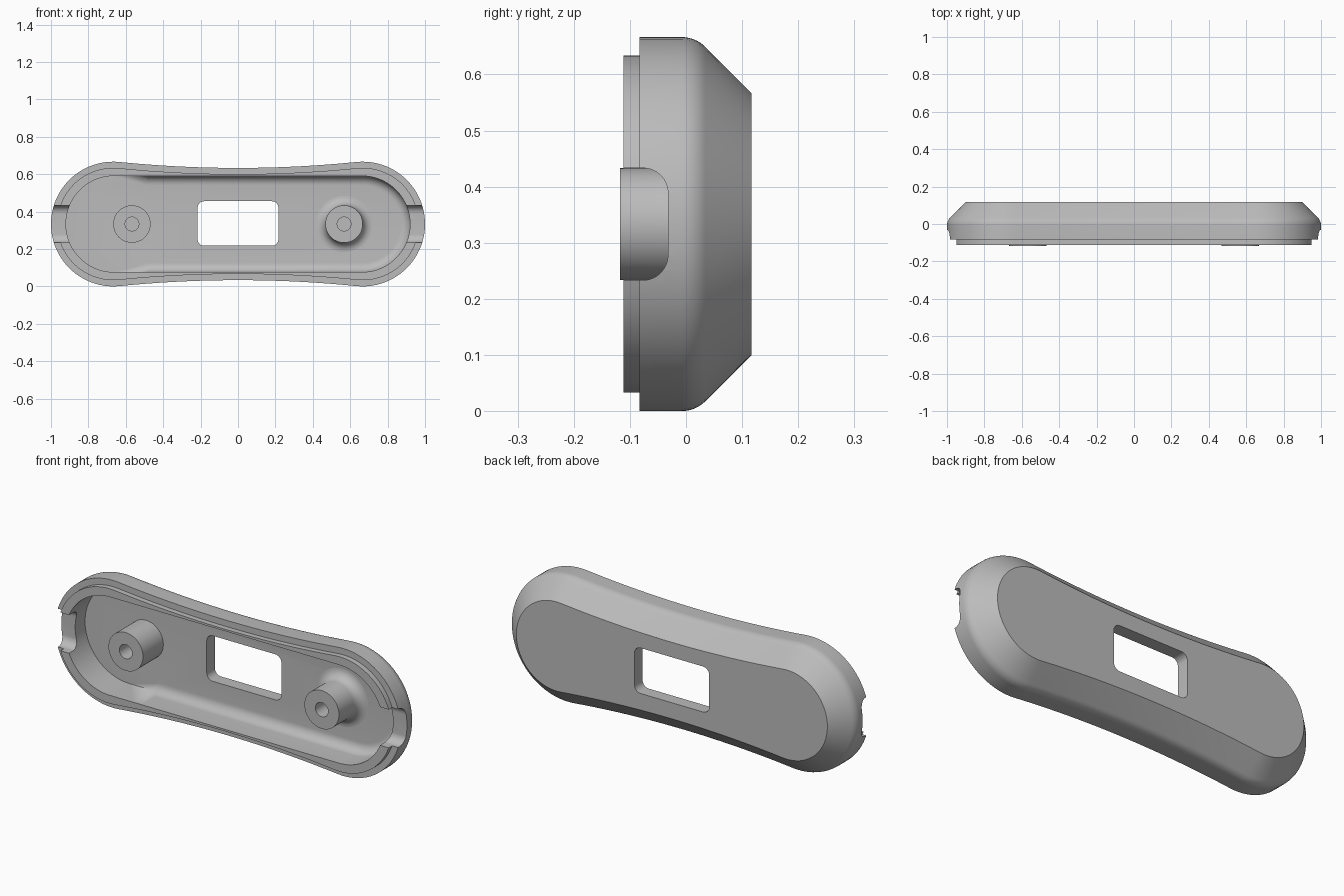
import bpy, bmesh
from math import sin, cos, pi, asin, radians

cube = bpy.data.objects.get("Cube")
if cube:
    bpy.data.objects.remove(cube, do_unlink=True)

grey = bpy.data.materials.new("plain_grey")
grey.use_nodes = True
grey.diffuse_color = (0.5, 0.5, 0.5, 1)
grey.node_tree.nodes["Principled BSDF"].inputs["Base Color"].default_value = (0.5, 0.5, 0.5, 1)

MID = 1 / 3            # centre height
FLOOR = 0.05           # inner floor depth
FILLET = 0.05


def loft(name, rings):
    """Closed solid through rings of equal point count."""
    bm = bmesh.new()
    loops = [[bm.verts.new(p) for p in ring] for ring in rings]
    n = len(loops[0])
    for a, b in zip(loops, loops[1:]):
        for i in range(n):
            j = (i + 1) % n
            bm.faces.new((a[i], a[j], b[j], b[i]))
    bm.faces.new(loops[0])
    bm.faces.new(loops[-1])
    bmesh.ops.remove_doubles(bm, verts=bm.verts, dist=1e-5)
    bmesh.ops.recalc_face_normals(bm, faces=bm.faces)
    mesh = bpy.data.meshes.new(name)
    bm.to_mesh(mesh)
    bm.free()
    mesh.materials.append(grey)
    ob = bpy.data.objects.new(name, mesh)
    bpy.context.collection.objects.link(ob)
    return ob


def activate(ob):
    bpy.ops.object.select_all(action='DESELECT')
    ob.select_set(True)
    bpy.context.view_layer.objects.active = ob


def smooth(ob):
    activate(ob)
    bpy.ops.object.shade_smooth_by_angle(angle=radians(30))


def cut(ob, cutter):
    mod = ob.modifiers.new("cut", 'BOOLEAN')
    mod.operation = 'DIFFERENCE'
    mod.solver = 'EXACT'
    mod.object = cutter
    activate(ob)
    bpy.ops.object.modifier_apply(modifier=mod.name)
    bpy.data.objects.remove(cutter, do_unlink=True)


def waisted_ring(inset, y, n=40, m=24):
    """Round ends joined by shallow concave arcs, offset inwards."""
    c, r, waist = 2 / 3, 1 / 3, 0.3
    big = (c * c + waist ** 2 - r * r) / (2 * (r - waist))
    beta = asin(c / (big + r))
    half = []
    for i in range(n + 1):
        a = (pi / 2 + beta) * (2 * i / n - 1)
        half.append((c + (r - inset) * cos(a), (r - inset) * sin(a)))
    for i in range(1, m):
        t = beta * (1 - 2 * i / m)
        half.append(((big + inset) * sin(t), waist + big - (big + inset) * cos(t)))
    pts = half + [(-x, -z) for x, z in half]
    return [(x, y, MID + z) for x, z in pts]


def rounded_rect(w, h, r, n=8):
    pts = []
    for k, (sx, sy) in enumerate(((1, 1), (-1, 1), (-1, -1), (1, -1))):
        for i in range(n + 1):
            a = (k + i / n) * pi / 2
            pts.append((sx * (w - r) + r * cos(a), sy * (h - r) + r * sin(a)))
    return pts


# Outer body: lip, step, side wall, blended chamfer, flat back
profile = [(0.033, -0.111), (0.033, -0.083), (0, -0.083)]
blend = 0.025 / (2 ** 0.5 - 1)
for i in range(9):
    a = i / 8 * pi / 4
    profile.append((blend * (1 - cos(a)), -0.008 + blend * sin(a)))
profile.append((0.1, 0.117))
shell = loft("shell", [waisted_ring(d, y) for d, y in profile])

# Cavity: long slot whose floor fillet stops short of the right end
cx, cr = 0.663, 0.257
stations = []
for i in range(41):
    a = pi * (i / 40 - 0.5)
    stations.append((cx, cos(a), sin(a), FILLET))
stations += [(-0.48, 0, 1, FILLET), (-0.53, 0, 1, 0)]
for i in range(41):
    a = pi * (i / 40 + 0.5)
    stations.append((-cx, cos(a), sin(a), 0))
stations += [(-0.53, 0, -1, 0), (-0.48, 0, -1, FILLET)]


def cavity_ring(a, y=None):
    ring = []
    for x, nx, nz, f in stations:
        r = cr - f * (1 - cos(a))
        depth = FLOOR - f * (1 - sin(a)) if y is None else y
        ring.append((x + r * nx, depth, MID + r * nz))
    return ring


cut(shell, loft("cavity_cutter",
                [cavity_ring(0, -0.2)] + [cavity_ring(i / 8 * pi / 2) for i in range(9)]))

# Window through the back
window = rounded_rect(0.216, 0.119, 0.035)
cut(shell, loft("window_cutter", [[(x, y, MID + 0.003 + z) for x, z in window] for y in (-0.05, 0.2)]))

# Cable notches at both ends
notch = rounded_rect(0.1, 0.1, 0.045)
for side in (-1, 1):
    cut(shell, loft("notch_cutter", [[(side * x, -0.132 + y, MID + z) for z, y in notch]
                                     for x in (0.8, 1.1)]))
smooth(shell)


# Screw bosses with blind holes; the left one flares into the floor
def boss(name, x, flare):
    prof = [(0.037, -0.01), (0.037, -0.118), (0.1, -0.118)]
    if flare:
        for i in range(9):
            a = i / 8 * pi / 2
            prof.append((0.1 + flare * (1 - cos(a)), FLOOR - flare * (1 - sin(a))))
    prof.append((0.1 + flare, FLOOR + 0.01))
    rings = [[(x + r * cos(2 * pi * i / 48), y, MID + r * sin(2 * pi * i / 48))
              for i in range(48)] for r, y in prof]
    smooth(loft(name, rings))


boss("right_boss", -0.567, 0)
boss("left_boss", 0.567, FILLET)
